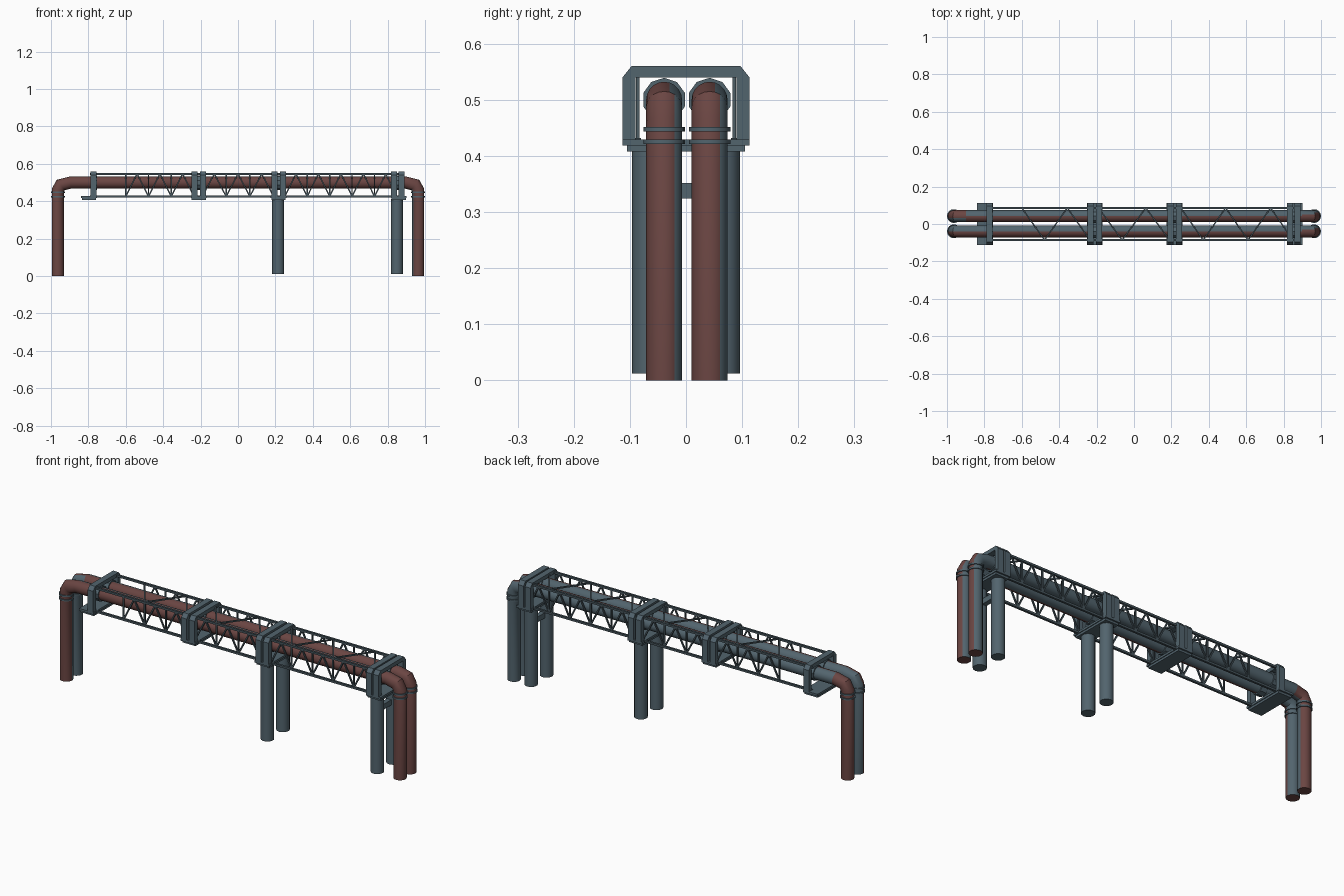
import bpy, bmesh, math
from mathutils import Vector, Matrix

if "Cube" in bpy.data.objects:
    bpy.data.objects.remove(bpy.data.objects["Cube"])


def mat(name, rgb):
    m = bpy.data.materials.new(name)
    m.diffuse_color = (*rgb, 1)
    m.use_nodes = True
    m.node_tree.nodes["Principled BSDF"].inputs["Base Color"].default_value = m.diffuse_color
    return m


STEEL = mat("blue grey steel", (0.085, 0.128, 0.155))
RUST = mat("rust red", (0.145, 0.06, 0.055))
DARK = mat("dark steel", (0.06, 0.088, 0.105))


def finish(name, bm, mats, smooth=False):
    bmesh.ops.recalc_face_normals(bm, faces=bm.faces)
    me = bpy.data.meshes.new(name)
    bm.to_mesh(me)
    bm.free()
    for m in mats:
        me.materials.append(m)
    ob = bpy.data.objects.new(name, me)
    bpy.context.collection.objects.link(ob)
    if smooth:
        bpy.ops.object.select_all(action='DESELECT')
        bpy.context.view_layer.objects.active = ob
        ob.select_set(True)
        bpy.ops.object.shade_smooth_by_angle(angle=math.radians(30))
    return ob


def add_box(bm, c, s):
    bmesh.ops.create_cube(bm, size=1, matrix=Matrix.Translation(c) @ Matrix.Diagonal((*s, 1)))


def add_bar(bm, a, b, t):
    a, b = Vector(a), Vector(b)
    q = (b - a).to_track_quat('Z', 'Y').to_matrix().to_4x4()
    bmesh.ops.create_cube(bm, size=1, matrix=Matrix.Translation((a + b) / 2) @ q
                          @ Matrix.Diagonal((t, t, (b - a).length, 1)))


def add_cyl(bm, a, b, r, n=16):
    a, b = Vector(a), Vector(b)
    q = (b - a).to_track_quat('Z', 'Y').to_matrix().to_4x4()
    bmesh.ops.create_cone(bm, cap_ends=True, segments=n, radius1=r, radius2=r,
                          depth=(b - a).length, matrix=Matrix.Translation((a + b) / 2) @ q)


# Bent pipes: circle swept along a path, rust on one side of each run
PX, R, N = 0.963, 0.032, 20
half = [(-PX, 0), (-PX, 0.46), (-0.948, 0.487), (-0.895, 0.5)]
path = half + [(-x, z) for x, z in reversed(half)]


def pipe(name, y, left_dir):
    bm = bmesh.new()
    rings = []
    for i, (x, z) in enumerate(path):
        p = Vector((x, 0, z))
        nxt = Vector((path[i + 1][0], 0, path[i + 1][1])) if i < len(path) - 1 else None
        prv = Vector((path[i - 1][0], 0, path[i - 1][1])) if i else None
        d1 = (p - prv).normalized() if prv else (nxt - p).normalized()
        d2 = (nxt - p).normalized() if nxt else d1
        t = (d1 + d2).normalized()
        side = Vector((0, 1, 0)).cross(t)
        stretch = 1 / max(0.5, t.dot(d1))
        rings.append([bm.verts.new(p + Vector((0, y, 0)) + R * (
            math.cos(a) * Vector((0, 1, 0)) + math.sin(a) * stretch * side))
            for a in [2 * math.pi * k / N for k in range(N)]])
    mid, right = Vector((0, -1, 0.1)), Vector((0.6, -0.8, 0))
    for i in range(len(rings) - 1):
        d = left_dir if i < 3 else mid if i == 3 else right
        c = Vector((path[i][0] + path[i + 1][0], 2 * y, path[i][1] + path[i + 1][1])) / 2
        for k in range(N):
            j = (k + 1) % N
            f = bm.faces.new((rings[i][k], rings[i][j], rings[i + 1][j], rings[i + 1][k]))
            f.material_index = 1 if (f.calc_center_median() - c).dot(d) > 0 else 0
    for ring in (rings[0], rings[-1]):
        bm.faces.new(ring).material_index = 1
    finish(name, bm, [STEEL, RUST], True)


pipe("front_pipe", -0.039, Vector((0.1, -1, 0)))
pipe("back_pipe", 0.042, Vector((-0.4, 0.9, 0)))

# Flange rings on the risers and pipe collars in the frames
bm = bmesh.new()
for y in (-0.039, 0.042):
    for x in (-PX, PX):
        for z in (0.425, 0.447):
            add_cyl(bm, (x, y, z - 0.004), (x, y, z + 0.004), 0.037)
    for x in (-0.772, -0.21, 0.217, 0.855):
        add_cyl(bm, (x - 0.017, y, 0.5), (x + 0.017, y, 0.5), 0.039, 10)
finish("pipe_flanges", bm, [STEEL], True)

# Portal frames: inverted U with chamfered corners
outer = [(0.113, 0.418), (0.113, 0.54), (0.097, 0.56)]
inner = [(0.09, 0.54), (0.09, 0.418)]
prof = outer + [(-y, z) for y, z in reversed(outer)] + [(-y, z) for y, z in reversed(inner)] + inner
for i, x in enumerate((-0.773, -0.233, -0.188, 0.196, 0.24, 0.835, 0.875)):
    bm = bmesh.new()
    f = bm.faces.new([bm.verts.new((x - 0.016, y, z)) for y, z in prof])
    g = bmesh.ops.extrude_face_region(bm, geom=[f])
    bmesh.ops.translate(bm, vec=(0.032, 0, 0),
                        verts=[v for v in g['geom'] if isinstance(v, bmesh.types.BMVert)])
    finish(f"portal_frame_{i}", bm, [STEEL])

# Base plates under the frames
bm = bmesh.new()
for x in (-0.797, -0.21, 0.217, 0.86):
    add_box(bm, (x, 0, 0.424), (0.084, 0.226, 0.011))
    add_box(bm, (x, 0, 0.413), (0.076, 0.21, 0.011))
finish("base_plates", bm, [STEEL])

# Support legs with a tie between the end pair
bm = bmesh.new()
for x in (0.215, 0.85):
    for y in (-0.064, 0.064):
        add_cyl(bm, (x, y, 0.012), (x, y, 0.412), 0.032, 20)
finish("support_legs", bm, [STEEL], True)
bm = bmesh.new()
add_box(bm, (0.85, 0, 0.338), (0.025, 0.1, 0.028))
finish("leg_tie", bm, [STEEL])

# Truss: long chords, then uprights and zigzag braces in each bay
ZB, ZT, Y = 0.426, 0.547, 0.086
bm = bmesh.new()
for y in (-Y, Y):
    for z in (ZB, ZT):
        add_bar(bm, (-0.79, y, z), (0.888, y, z), 0.011)
finish("truss_chords", bm, [DARK])
bm = bmesh.new()
for x0, x1, n in ((-0.6, -0.235, 3), (-0.19, 0.19, 3), (0.25, 0.85, 5)):
    w = (x1 - x0) / n
    for k in range(n):
        a, b = x0 + k * w, x0 + (k + 1) * w
        m = (a + b) / 2
        for y in (-Y, Y):
            add_bar(bm, (a, y, ZB), (a, y, ZT), 0.007)
            add_bar(bm, (a, y, ZB), (m, y, ZT), 0.007)
            add_bar(bm, (m, y, ZT), (b, y, ZB), 0.007)
        s = 1 if k % 2 else -1
        add_bar(bm, (a, -s * Y, ZT), (b, s * Y, ZT), 0.007)
finish("truss_braces", bm, [DARK])
